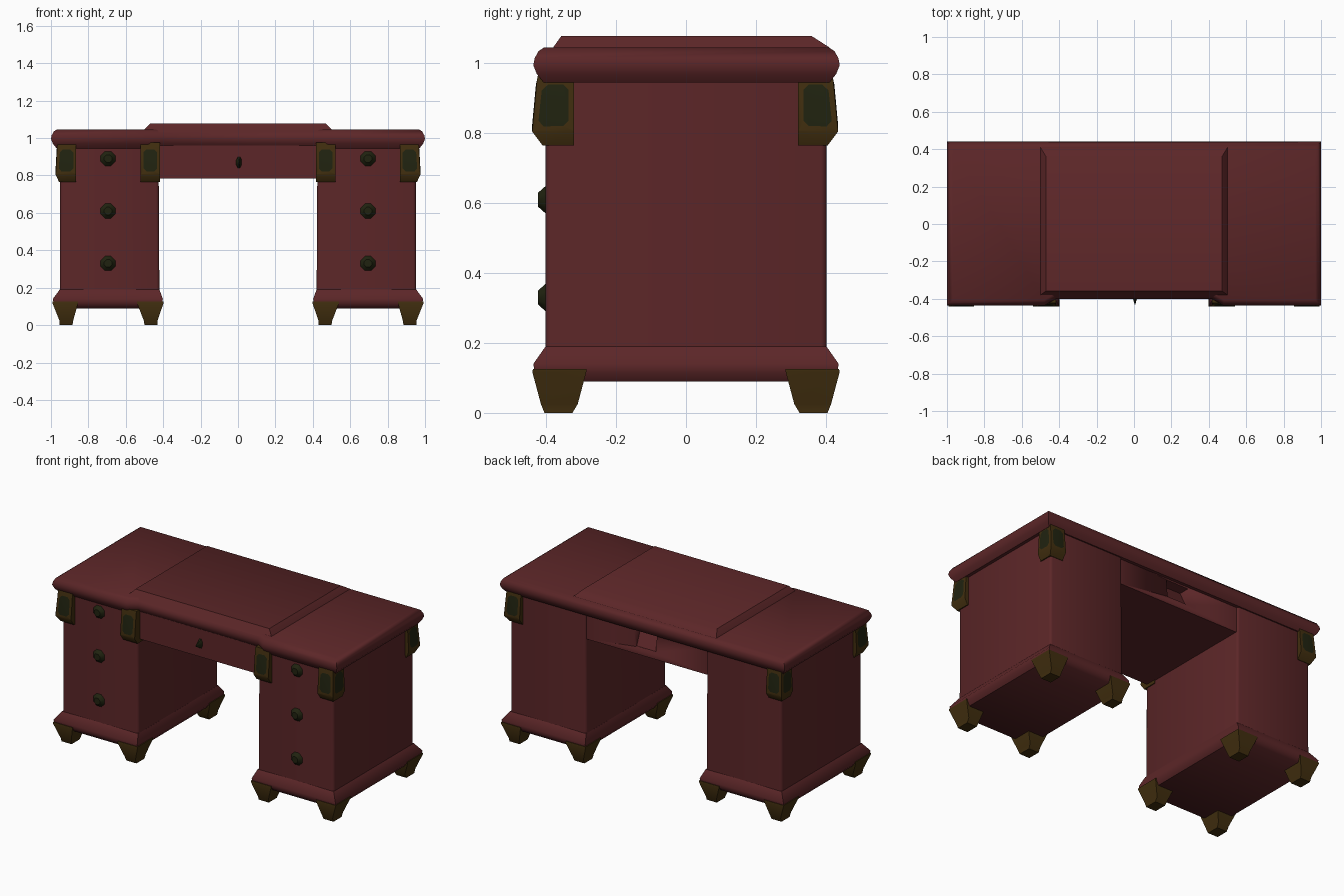
import bpy, bmesh, math
from mathutils import Matrix

if "Cube" in bpy.data.objects:
    bpy.data.objects.remove(bpy.data.objects["Cube"])


def material(name, rgb):
    m = bpy.data.materials.new(name)
    m.diffuse_color = (*rgb, 1)
    m.use_nodes = True
    m.node_tree.nodes["Principled BSDF"].inputs["Base Color"].default_value = m.diffuse_color
    return m


RED = material("mahogany red", (0.107, 0.0195, 0.021))
BRONZE = material("olive bronze", (0.052, 0.027, 0.0045))
DARK = material("dark green metal", (0.0145, 0.0165, 0.005))


def finish(name, bm, mats, angle=35):
    bmesh.ops.recalc_face_normals(bm, faces=bm.faces)
    me = bpy.data.meshes.new(name)
    bm.to_mesh(me)
    bm.free()
    for m in mats:
        me.materials.append(m)
    ob = bpy.data.objects.new(name, me)
    bpy.context.collection.objects.link(ob)
    bpy.context.view_layer.objects.active = ob
    ob.select_set(True)
    bpy.ops.object.shade_smooth_by_angle(angle=math.radians(angle))
    ob.select_set(False)
    return ob


def loft(rings):
    """Closed solid through (z, outline) rings."""
    bm = bmesh.new()
    loops = [[bm.verts.new((x, y, z)) for x, y in pts] for z, pts in rings]
    n = len(loops[0])
    for a, b in zip(loops, loops[1:]):
        for i in range(n):
            bm.faces.new((a[i], a[(i + 1) % n], b[(i + 1) % n], b[i]))
    bm.faces.new(loops[0])
    bm.faces.new(loops[-1])
    bmesh.ops.recalc_face_normals(bm, faces=bm.faces)
    return bm


def rect(x0, x1, y0, y1):
    return [(x0, y0), (x1, y0), (x1, y1), (x0, y1)]


def sided(s, x0, x1, y0, y1):
    """Rectangle mirrored to the left when s is -1."""
    return rect(*sorted((s * x0, s * x1)), *sorted((y0, y1)))


# Desk top with rounded rim, front set back over the kneehole
def top_outline(i):
    f = -0.437 + i
    return [(-1 + i, f), (-0.48, f), (-0.42, -0.402 + i), (0.42, -0.402 + i),
            (0.48, f), (1 - i, f), (1 - i, 0.44 - i), (-1 + i, 0.44 - i)]


finish("desk_top", loft([(z, top_outline(i)) for z, i in
       ((0.945, 0.03), (0.97, 0.01), (0.995, 0), (1.015, 0.004), (1.035, 0.015), (1.045, 0.03))]), [RED], 50)

# Raised writing surface in the middle
finish("raised_centre", loft([(1.03, rect(-0.51, 0.51, -0.393, 0.42)),
                              (1.046, rect(-0.50, 0.50, -0.38, 0.41)),
                              (1.078, rect(-0.47, 0.47, -0.357, 0.36))]), [RED])

# Centre drawer over the kneehole, with a small notch in the back
drawer = finish("centre_drawer", loft([(0.785, rect(-0.44, 0.44, -0.385, 0.39)),
                                       (0.96, rect(-0.44, 0.44, -0.385, 0.39))]), [RED])
cutter = finish("notch_cutter", loft([(0.83, rect(-0.06, 0.08, 0.38, 0.5)),
                                      (0.935, rect(-0.07, 0.09, 0.32, 0.5))]), [RED])
cutter.hide_render = True
cutter.hide_viewport = True
mod = drawer.modifiers.new("notch", "BOOLEAN")
mod.object = cutter
mod.solver = "EXACT"


def knob(name, x, y, z, r, tip, depth, sx=1.0):
    bm = bmesh.new()
    bmesh.ops.create_cone(bm, cap_ends=True, segments=8, radius1=r, radius2=tip, depth=depth)
    bm.transform(Matrix.Translation((x, y, z)) @ Matrix.Diagonal((sx, 1, 1, 1))
                 @ Matrix.Rotation(math.pi / 2, 4, "X") @ Matrix.Rotation(math.pi / 8, 4, "Z"))
    finish(name, bm, [DARK])


def bracket(name, s, xi, xo, ys, out, side_flare):
    """Flared corner mount with a dark inlay on each outward face."""
    def ring(f):
        return sided(s, xi, xo + f * side_flare, ys * 0.32, ys * (out + f))
    bm = loft([(0.765, ring(0)), (0.805, ring(0.03)), (0.955, ring(0.016)), (0.975, ring(0.012))])
    faces = [f for f in bm.faces if 0.85 < f.calc_center_median().z < 0.92
             and (f.normal.y * ys > 0.7 or (side_flare and f.normal.x * s > 0.7))]
    for f in faces:
        bmesh.ops.inset_individual(bm, faces=[f], thickness=0.022, depth=0.002)
        f.material_index = 1
        # clip the inlay corners into an octagon
        bmesh.ops.bevel(bm, geom=list(f.verts), offset=0.016, segments=1, affect="VERTICES")
    finish(name, bm, [BRONZE, DARK])


for s, side in ((-1, "left"), (1, "right")):
    # Pedestal body with softened upright corners
    bm = loft([(0.12, sided(s, 0.42, 0.953, -0.402, 0.402)),
               (0.96, sided(s, 0.425, 0.95, -0.402, 0.402))])
    upright = [e for e in bm.edges if abs(e.verts[0].co.z - e.verts[1].co.z) > 0.5]
    bmesh.ops.bevel(bm, geom=upright, offset=0.015, segments=2, affect="EDGES", profile=0.5)
    finish(side + "_pedestal", bm, [RED], 50)

    # Base moulding
    finish(side + "_base_moulding", loft([
        (0.09, sided(s, 0.425, 0.965, -0.41, 0.41)),
        (0.115, sided(s, 0.405, 0.985, -0.432, 0.432)),
        (0.14, sided(s, 0.402, 0.99, -0.437, 0.437)),
        (0.19, sided(s, 0.42, 0.953, -0.402, 0.402))]), [RED], 50)

    # Tapered feet
    for xo, xi, bo, bi, place in ((0.992, 0.855, 0.955, 0.885, "outer"), (0.398, 0.54, 0.43, 0.50, "inner")):
        for ys, end in ((-1, "front"), (1, "back")):
            finish(f"{side}_{place}_{end}_foot", loft([
                (0, sided(s, bi, bo, ys * 0.325, ys * 0.405)),
                (0.025, sided(s, bi - 0.004 * (1 if place == "outer" else -1), bo, ys * 0.31, ys * 0.415)),
                (0.118, sided(s, xi, xo, ys * 0.285, ys * 0.44)),
                (0.125, sided(s, xi, xo, ys * 0.285, ys * 0.438))]), [BRONZE])

    # Corner brackets
    bracket(side + "_front_corner_bracket", s, 0.865, 0.957, -1, 0.41, 0.6)
    bracket(side + "_back_corner_bracket", s, 0.865, 0.957, 1, 0.405, 0.6)
    bracket(side + "_inner_bracket", s, 0.52, 0.418, -1, 0.41, 0)

    # Drawer knobs
    for i, z in enumerate((0.33, 0.61, 0.89)):
        knob(f"{side}_drawer_knob_{i + 1}", s * 0.695, -0.41, z, 0.047, 0.022, 0.026)

# Keyhole pull on the centre drawer
knob("centre_pull", 0.005, -0.405, 0.87, 0.035, 0.004, 0.05, 0.5)
